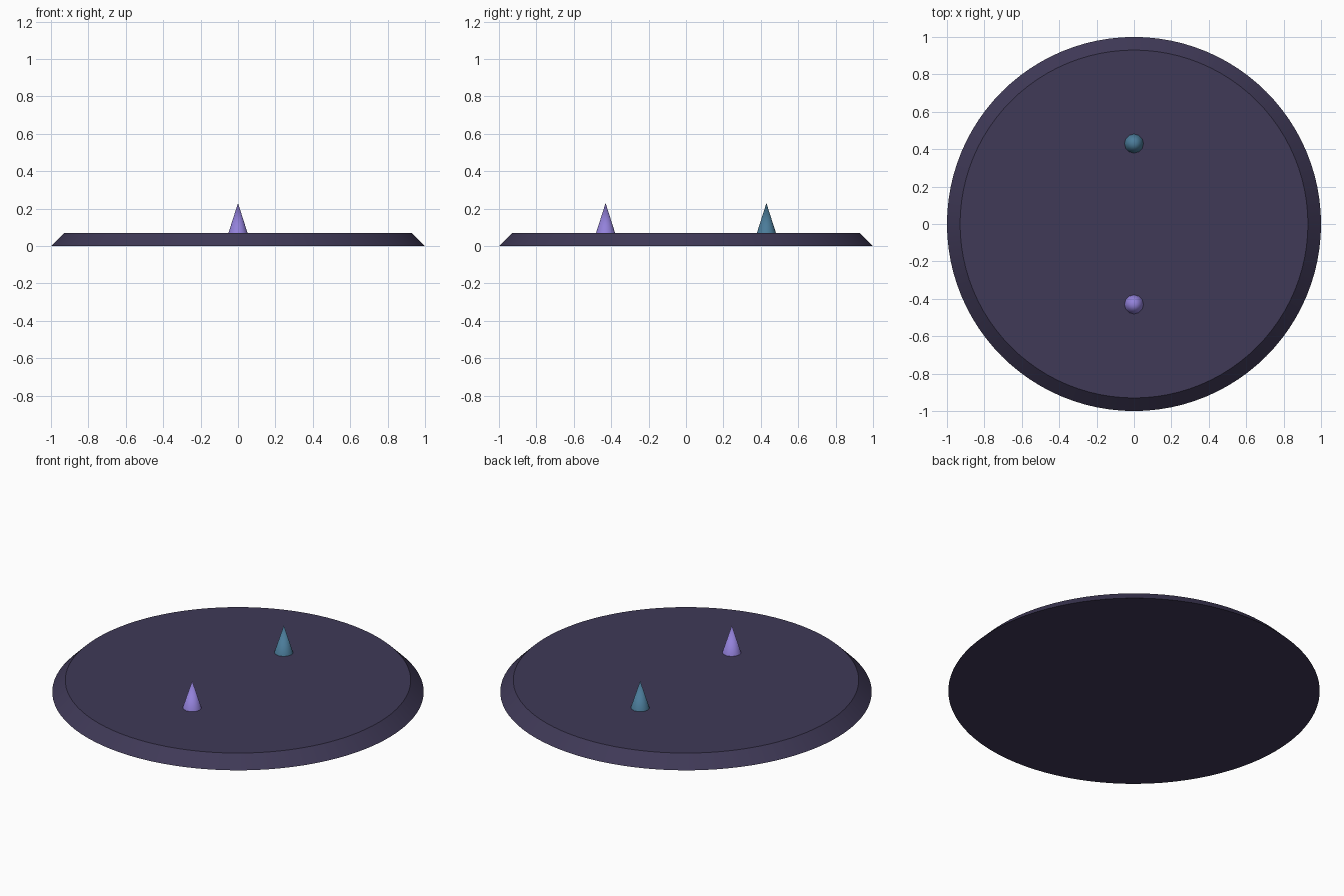
import bpy
import math

if "Cube" in bpy.data.objects:
    bpy.data.objects.remove(bpy.data.objects["Cube"])


def material(name, rgb):
    m = bpy.data.materials.new(name)
    m.diffuse_color = (*rgb, 1)
    m.use_nodes = True
    m.node_tree.nodes["Principled BSDF"].inputs["Base Color"].default_value = m.diffuse_color
    return m


def cone(name, r_bottom, r_top, z0, z1, y, sides, mat):
    bpy.ops.mesh.primitive_cone_add(vertices=sides, radius1=r_bottom, radius2=r_top,
                                    depth=z1 - z0, location=(0, y, (z0 + z1) / 2))
    ob = bpy.context.object
    ob.name = name
    ob.data.materials.append(mat)
    bpy.ops.object.shade_smooth_by_angle(angle=math.radians(31))
    return ob


# Round base plate with a sloped rim
cone("base_plate", 1.0, 0.93, 0.0, 0.07, 0, 96, material("dark_plum", (0.05, 0.041, 0.095)))

# Two small spikes standing on the plate
cone("front_spike", 0.051, 0.0, 0.07, 0.23, -0.43, 12, material("violet", (0.29, 0.22, 0.70)))
cone("back_spike", 0.051, 0.0, 0.07, 0.23, 0.43, 12, material("teal", (0.07, 0.20, 0.32)))
